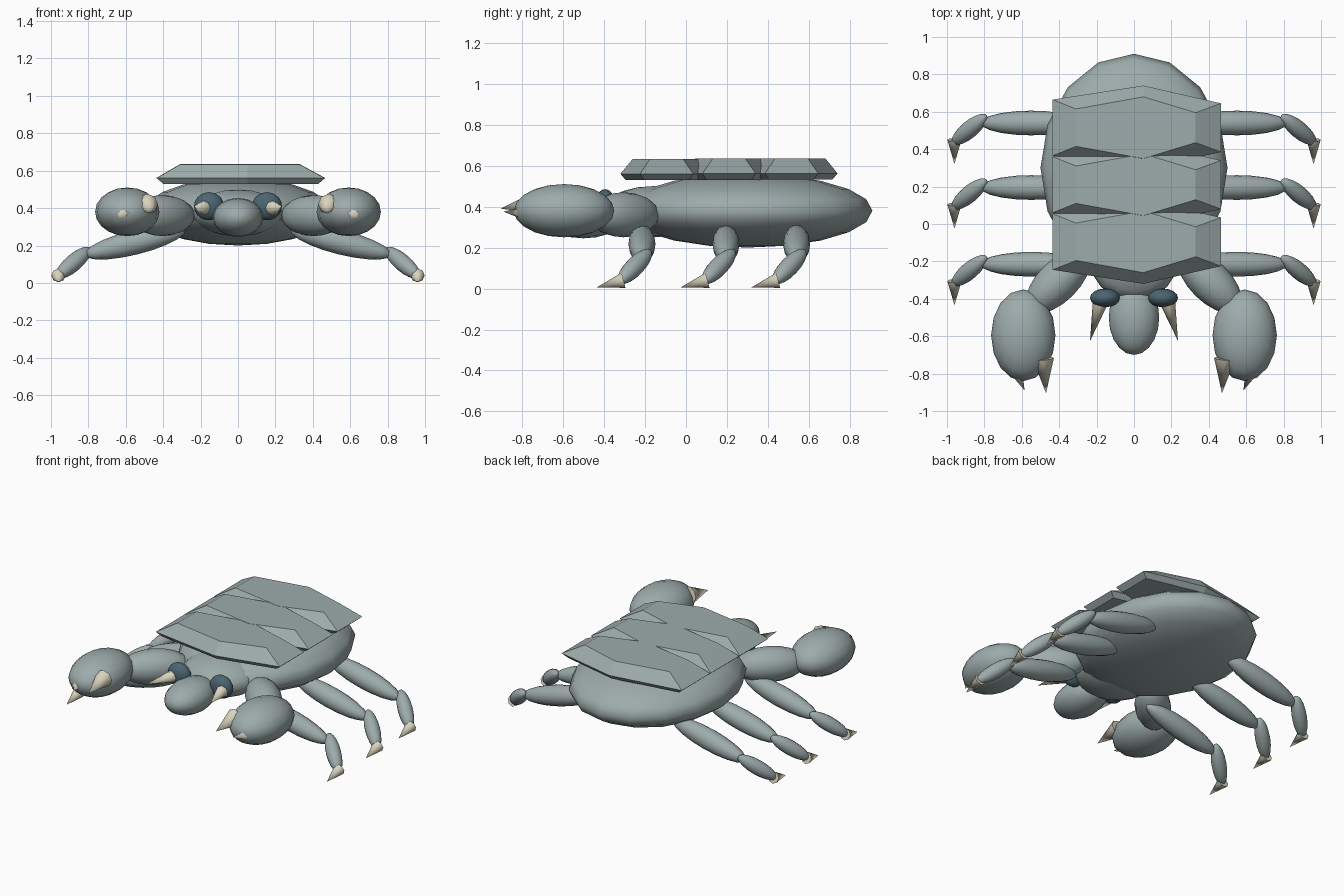
import bpy, bmesh, math
from mathutils import Vector, Matrix

if "Cube" in bpy.data.objects:
    bpy.data.objects.remove(bpy.data.objects["Cube"])


def material(name, rgb):
    m = bpy.data.materials.new(name)
    m.use_nodes = True
    m.diffuse_color = (*rgb, 1)
    m.node_tree.nodes["Principled BSDF"].inputs["Base Color"].default_value = (*rgb, 1)
    return m


SHELL = material("grey_shell", (0.34, 0.41, 0.41))
BONE = material("pale_bone", (0.70, 0.66, 0.52))
EYE = material("dark_blue_eye", (0.07, 0.13, 0.165))


def finish(name, bm, mat, angle=None):
    bmesh.ops.recalc_face_normals(bm, faces=bm.faces)
    me = bpy.data.meshes.new(name)
    bm.to_mesh(me)
    bm.free()
    me.materials.append(mat)
    ob = bpy.data.objects.new(name, me)
    bpy.context.collection.objects.link(ob)
    if angle:
        bpy.ops.object.select_all(action='DESELECT')
        ob.select_set(True)
        bpy.context.view_layer.objects.active = ob
        bpy.ops.object.shade_smooth_by_angle(angle=math.radians(angle))
    return ob


def turn(direction):
    return Vector(direction).to_track_quat('Z', 'Y').to_matrix().to_4x4()


def ellipsoid(name, loc, radii, mat=SHELL, axis=(0, 0, 1)):
    bm = bmesh.new()
    bmesh.ops.create_uvsphere(bm, u_segments=16, v_segments=10, radius=1,
                              matrix=Matrix.Translation(loc) @ turn(axis) @ Matrix.Diagonal((*radii, 1)))
    finish(name, bm, mat, 60)


def limb(name, start, end, radius):
    a, b = Vector(start), Vector(end)
    ellipsoid(name, (a + b) / 2, (radius, radius, (b - a).length / 2), axis=b - a)


def spike(name, base, tip, radius):
    a, b = Vector(base), Vector(tip)
    bm = bmesh.new()
    bmesh.ops.create_cone(bm, cap_ends=True, segments=8, radius1=radius, radius2=0, depth=(b - a).length,
                          matrix=Matrix.Translation((a + b) / 2) @ turn(b - a))
    finish(name, bm, BONE, 50)


# Body, thorax and head
ellipsoid("body", (0, 0.3, 0.38), (0.5, 0.61, 0.18))
ellipsoid("thorax", (0, -0.16, 0.375), (0.25, 0.25, 0.125))
ellipsoid("head", (0, -0.5, 0.35), (0.135, 0.105, 0.2), axis=(0, -1, 0))


# Back plates: bevelled six-sided slabs that overlap along the middle
def plate(name, cy, lift):
    bm = bmesh.new()
    rings = []
    for z, left, right, side, mid in ((0.53, -0.4, 0.43, 0.13, 0.2),
                                      (0.56, -0.435, 0.465, 0.15, 0.225),
                                      (0.633, -0.31, 0.33, 0.1, 0.165)):
        outline = ((left, -side), (0.05, -mid), (right, 0.02 - side),
                   (right, side - 0.02), (0.05, mid), (left, side))
        rings.append([bm.verts.new((x, cy + y, z + lift)) for x, y in outline])
    for low, high in zip(rings, rings[1:]):
        for i in range(6):
            j = (i + 1) % 6
            bm.faces.new((low[i], low[j], high[j], high[i]))
    bm.faces.new(rings[0])
    bm.faces.new(rings[-1])
    finish(name, bm, SHELL)


for i, part in enumerate(("front", "middle", "rear")):
    plate(part + "_back_plate", -0.095 + 0.305 * i, 0.001 * i)

for s, side in ((1, "left"), (-1, "right")):
    # Eyes and mandibles
    ellipsoid(side + "_eye", (s * 0.155, -0.395, 0.41), (0.08, 0.05, 0.075), EYE)
    spike(side + "_mandible", (s * 0.175, -0.4, 0.4), (s * 0.235, -0.625, 0.41), 0.045)

    # Pincer arms with bone claws
    limb(side + "_pincer_arm", (s * 0.25, -0.15, 0.36), (s * 0.56, -0.46, 0.36), 0.11)
    ellipsoid(side + "_pincer", (s * 0.592, -0.595, 0.38), (0.172, 0.245, 0.13))
    spike(side + "_large_claw", (s * 0.485, -0.72, 0.42), (s * 0.47, -0.905, 0.39), 0.057)
    spike(side + "_small_claw", (s * 0.65, -0.74, 0.365), (s * 0.585, -0.89, 0.375), 0.05)

    # Walking legs
    for y, part in ((-0.215, "front"), (0.195, "middle"), (0.54, "rear")):
        name = f"{side}_{part}_leg"
        limb(name + "_upper", (s * 0.28, y, 0.285), (s * 0.82, y, 0.15), 0.066)
        limb(name + "_lower", (s * 0.79, y + 0.04, 0.185), (s * 0.97, y - 0.11, 0.03), 0.046)
        spike(name + "_tip", (s * 0.96, y - 0.09, 0.04), (s * 0.96, y - 0.22, 0.006), 0.038)
